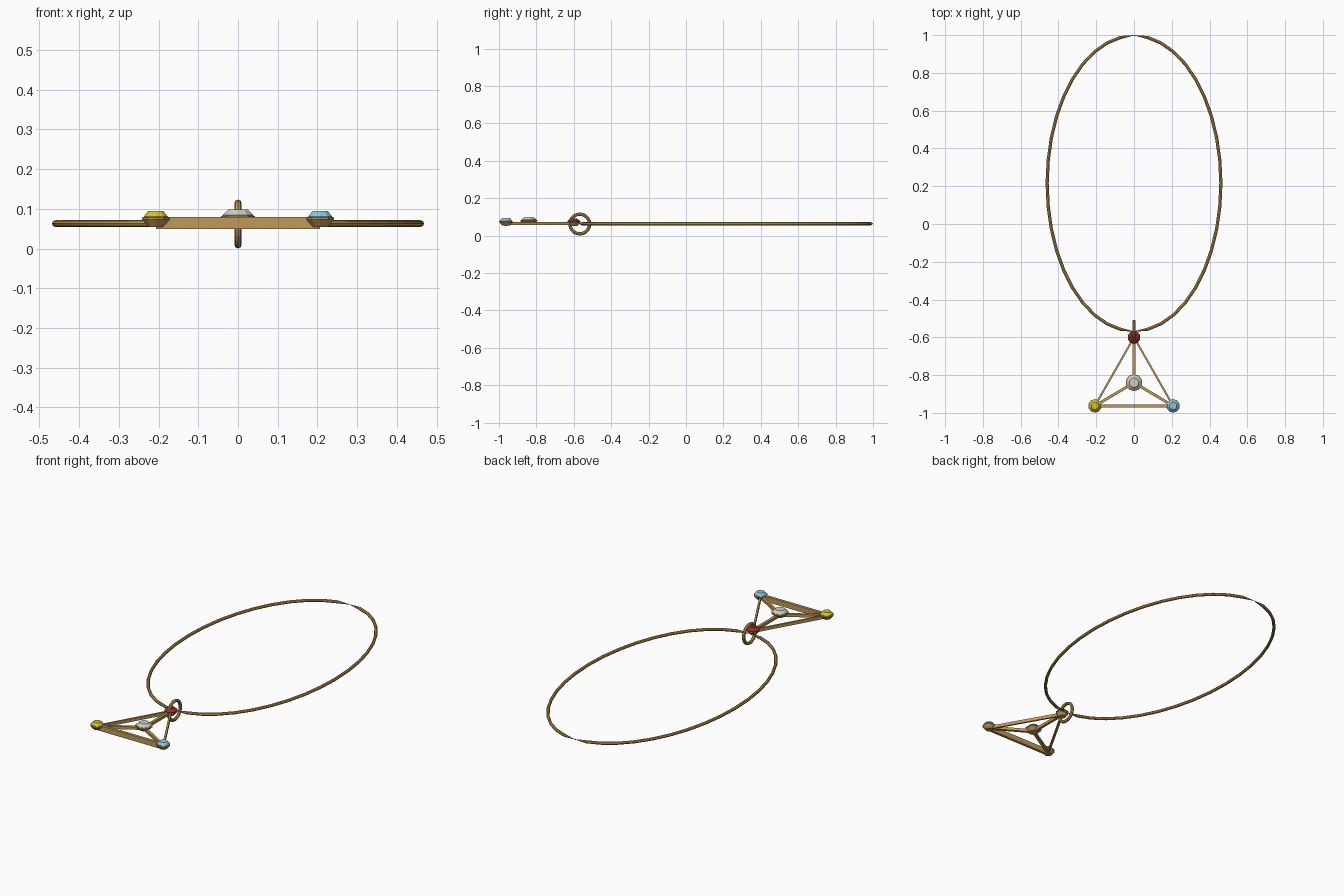
import bpy, bmesh, math
from mathutils import Vector

if "Cube" in bpy.data.objects:
    bpy.data.objects.remove(bpy.data.objects["Cube"])

Z = 0.063


def material(name, rgb):
    m = bpy.data.materials.new(name)
    m.diffuse_color = (*rgb, 1)
    m.use_nodes = True
    m.node_tree.nodes["Principled BSDF"].inputs["Base Color"].default_value = m.diffuse_color
    return m


gold = material("gold", (0.52, 0.32, 0.10))
red = material("red_gem", (0.30, 0.03, 0.02))
yellow = material("yellow_gem", (0.62, 0.56, 0.03))
blue = material("blue_gem", (0.25, 0.58, 0.78))
clear = material("clear_gem", (0.62, 0.62, 0.56))


def finish(bm, name, mat):
    bmesh.ops.recalc_face_normals(bm, faces=bm.faces)
    me = bpy.data.meshes.new(name)
    bm.to_mesh(me)
    bm.free()
    me.materials.append(mat)
    ob = bpy.data.objects.new(name, me)
    bpy.context.collection.objects.link(ob)
    return ob


def skin(bm, rings, closed=False):
    n = len(rings[0])
    pairs = list(zip(rings, rings[1:]))
    if closed:
        pairs.append((rings[-1], rings[0]))
    else:
        bm.faces.new(rings[0])
        bm.faces.new(rings[-1])
    for a, b in pairs:
        for i in range(n):
            j = (i + 1) % n
            bm.faces.new((a[i], a[j], b[j], b[i]))


def lathe(name, profile, x, y, mat, sides=10):
    bm = bmesh.new()
    rings = [[bm.verts.new((x + r * math.cos(math.tau * (i + 0.5) / sides),
                            y + r * math.sin(math.tau * (i + 0.5) / sides), z))
              for i in range(sides)] for r, z in profile]
    skin(bm, rings)
    return finish(bm, name, mat)


def bar(name, a, b, width, z0, z1):
    a, b = Vector((*a, 0)), Vector((*b, 0))
    side = (b - a).normalized().cross(Vector((0, 0, 1))) * width / 2
    bm = bmesh.new()
    rings = [[bm.verts.new(p + side * s + Vector((0, 0, z)))
              for s, z in ((-1, z0), (1, z0), (1, z1), (-1, z1))] for p in (a, b)]
    skin(bm, rings)
    return finish(bm, name, gold)


# Neck loop: oval tube, pinched at both ends of its long axis
bm = bmesh.new()
rings, steps, sides = [], 40, 8
rx, ry, cy, tube = 0.46, 0.782, 0.215, 0.0085
for k in range(steps):
    t = math.tau * k / steps
    pinch = k % (steps // 2) == 0
    r = tube * (0.12 if pinch else 1)
    c = Vector((rx * math.sin(t), cy + ry * math.cos(t), Z))
    n = Vector((math.sin(t) / rx, math.cos(t) / ry, 0)).normalized()
    if pinch:
        c += n * 0.002
    rings.append([bm.verts.new(c + n * r * math.cos(math.tau * i / sides)
                               + Vector((0, 0, r * math.sin(math.tau * i / sides))))
                  for i in range(sides)])
skin(bm, rings, closed=True)
finish(bm, "neck_loop", gold)

# Upright link ring
bpy.ops.mesh.primitive_torus_add(major_segments=24, minor_segments=8,
                                 major_radius=0.0525, minor_radius=0.009,
                                 location=(0, -0.568, Z - 0.001),
                                 rotation=(0, math.pi / 2, 0))
ring = bpy.context.object
ring.name = "link_ring"
ring.data.materials.append(gold)

# Pendant frame: triangle and three spokes
top, left, right, mid = (0, -0.60), (-0.207, -0.963), (0.207, -0.963), (0, -0.84)
bar("base_bar", left, right, 0.016, 0.050, 0.080)
for side, p in (("left", left), ("right", right)):
    bar(side + "_bar", top, p, 0.010, 0.056, 0.074)
    bar(side + "_spoke", mid, p, 0.015, 0.058, 0.074)
bar("top_spoke", mid, top, 0.015, 0.058, 0.074)

# Gems in tapered settings
for name, (x, y), r, mat, dz in (("left", left, 0.036, yellow, 0),
                                 ("right", right, 0.036, blue, 0),
                                 ("top", top, 0.034, red, -0.004),
                                 ("centre", mid, 0.045, clear, 0.004)):
    lathe(name + "_setting", [(r * 0.55, 0.054 + dz), (r, 0.073 + dz), (r, 0.078 + dz),
                              (r * 0.85, 0.080 + dz)], x, y, gold)
    wide = 1.02 if name == "top" else 0.88
    lathe(name + "_gem", [(r * wide, 0.077 + dz), (r * wide, 0.081 + dz),
                          (r * 0.55, 0.095 + dz)], x, y, mat)
